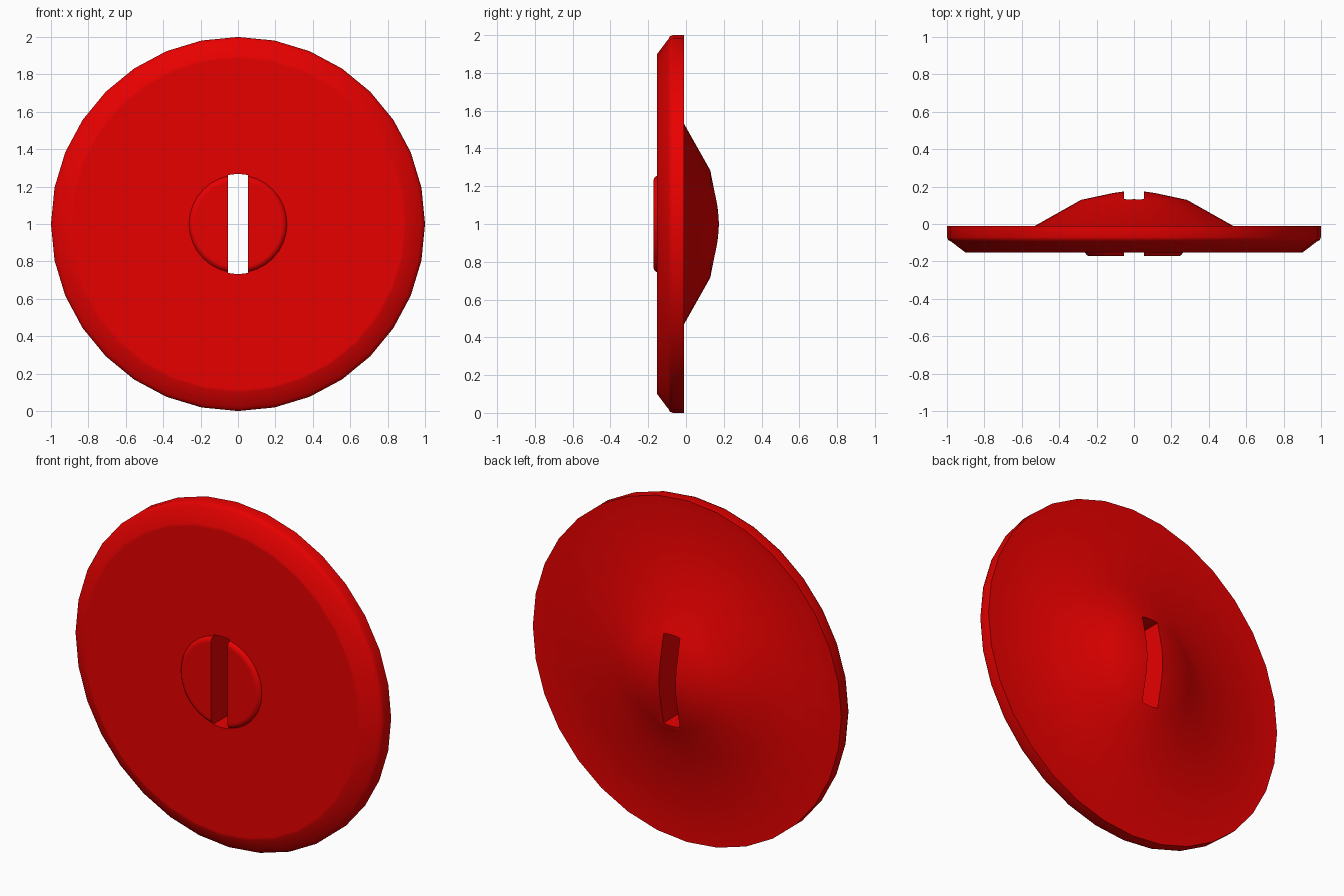
import bpy, bmesh
from math import sin, cos, pi, asin, radians

if "Cube" in bpy.data.objects:
    bpy.data.objects.remove(bpy.data.objects["Cube"])

SIDES = 32


def make_object(name, bm):
    bmesh.ops.recalc_face_normals(bm, faces=bm.faces)
    mesh = bpy.data.meshes.new(name)
    bm.to_mesh(mesh)
    bm.free()
    obj = bpy.data.objects.new(name, mesh)
    bpy.context.collection.objects.link(obj)
    return obj


def lathe(name, profile):
    """Spin (radius, y) points around the horizontal axis at z = 1."""
    bm = bmesh.new()
    rings = []
    for r, y in profile:
        if r == 0:
            rings.append([bm.verts.new((0, y, 1))] * SIDES)
        else:
            rings.append([bm.verts.new((r * sin(2 * pi * i / SIDES), y, 1 + r * cos(2 * pi * i / SIDES)))
                          for i in range(SIDES)])
    for a, b in zip(rings, rings[1:]):
        for i in range(SIDES):
            j = (i + 1) % SIDES
            bm.faces.new(list(dict.fromkeys((a[i], a[j], b[j], b[i]))))
    return make_object(name, bm)


# Disc: raised front boss, bevelled rim, flat back with a central dome
disc = lathe("slotted_disc", [
    (0, -0.172), (0.23, -0.172), (0.24, -0.172), (0.252, -0.167), (0.262, -0.153),
    (0.27, -0.153), (0.885, -0.153), (0.9, -0.153), (0.978, -0.094), (0.993, -0.086),
    (1, -0.07), (1, -0.01), (0.53, -0.01), (0.283, 0.129), (0.11, 0.166), (0, 0.181)])

# Slot cutter: narrow prism with arc ends that follow the boss
half, radius = 0.053, 0.267
arc = asin(half / radius)
angles = [arc * k / 2 for k in range(-2, 3)]
outline = [(radius * sin(a), radius * cos(a)) for a in angles]
outline += [(-x, -z) for x, z in outline]
bm = bmesh.new()
face = bm.faces.new([bm.verts.new((x, -0.4, 1 + z)) for x, z in outline])
out = bmesh.ops.extrude_face_region(bm, geom=[face])
bmesh.ops.translate(bm, vec=(0, 0.8, 0),
                    verts=[v for v in out["geom"] if isinstance(v, bmesh.types.BMVert)])
cutter = make_object("slot_cutter", bm)
cutter.hide_render = True

# Cut the slot right through
mod = disc.modifiers.new("slot", 'BOOLEAN')
mod.operation = 'DIFFERENCE'
mod.solver = 'EXACT'
mod.object = cutter
bpy.context.view_layer.objects.active = disc
disc.select_set(True)
bpy.ops.object.modifier_apply(modifier=mod.name)
bpy.data.objects.remove(cutter)

# Red finish, smooth with sharp edges kept
red = bpy.data.materials.new("red")
red.diffuse_color = (0.8, 0, 0, 1)
red.use_nodes = True
red.node_tree.nodes["Principled BSDF"].inputs["Base Color"].default_value = red.diffuse_color
disc.data.materials.clear()
disc.data.materials.append(red)
bpy.ops.object.shade_smooth_by_angle(angle=radians(42))
